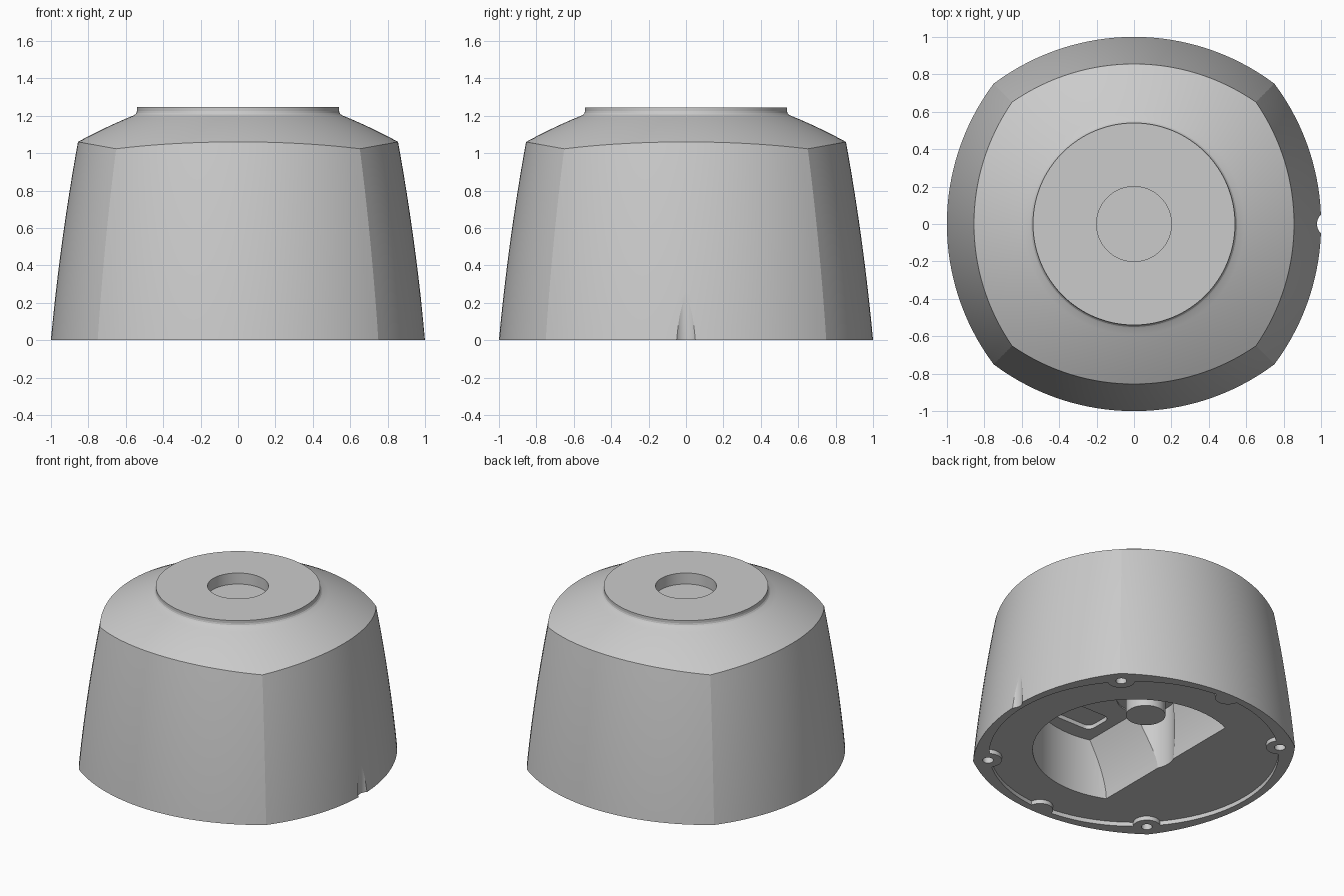
import bpy, bmesh
from math import sin, cos, pi, sqrt, radians

if "Cube" in bpy.data.objects:
    bpy.data.objects.remove(bpy.data.objects["Cube"])

SEG = 128


def mesh_object(name, bm):
    bmesh.ops.recalc_face_normals(bm, faces=bm.faces)
    me = bpy.data.meshes.new(name)
    bm.to_mesh(me)
    bm.free()
    ob = bpy.data.objects.new(name, me)
    bpy.context.collection.objects.link(ob)
    return ob


def cylinder(name, x, y, r, z0, z1, seg=64):
    bm = bmesh.new()
    bmesh.ops.create_cone(bm, cap_ends=True, segments=seg, radius1=r, radius2=r, depth=z1 - z0)
    bmesh.ops.translate(bm, verts=bm.verts, vec=(x, y, (z0 + z1) / 2))
    return mesh_object(name, bm)


def prism(name, pts, vec):
    bm = bmesh.new()
    f = bm.faces.new([bm.verts.new(p) for p in pts])
    ext = bmesh.ops.extrude_face_region(bm, geom=[f])
    bmesh.ops.translate(bm, verts=[v for v in ext['geom'] if isinstance(v, bmesh.types.BMVert)], vec=vec)
    return mesh_object(name, bm)


def boolean(target, cutter, op='DIFFERENCE'):
    cutter.hide_render = True
    m = target.modifiers.new('bool', 'BOOLEAN')
    m.operation, m.solver, m.object = op, 'EXACT', cutter
    bpy.context.view_layer.objects.active = target
    bpy.ops.object.modifier_apply(modifier=m.name)
    bpy.data.objects.remove(cutter)


# Outer section: four arcs meeting at corners, leaning inward with height
def section(theta, z):
    phi = (theta + pi / 4) % (pi / 2) - pi / 4
    big = 1.25 - 0.092 * z - 0.042 * z * z
    return -0.25 * cos(phi) + sqrt(big * big - 0.0625 * sin(phi) ** 2)


# Shoulder height at a given radius
def roof(r):
    d = r - 0.56
    return 1.2 - 0.403 * d - 0.242 * d * d


# Body shell: side rings, shoulder rings, neck and blind top hole
WALL, ROOF = 16, 10
NECK = [(0.55, 1.206), (0.543, 1.214), (0.54, 1.225), (0.54, 1.245), (0.2, 1.245), (0.2, 1.165)]
bm = bmesh.new()
columns = []
for i in range(SEG):
    t = 2 * pi * i / SEG
    zt = 1.05
    for _ in range(20):
        zt = roof(section(t, zt))
    edge = section(t, zt)
    line = [(section(t, zt * k / WALL), zt * k / WALL) for k in range(WALL + 1)]
    for k in range(1, ROOF + 1):
        r = edge + (0.56 - edge) * k / ROOF
        line.append((r, roof(r)))
    columns.append([bm.verts.new((r * cos(t), r * sin(t), z)) for r, z in line + NECK])
for a, b in zip(columns, columns[1:] + columns[:1]):
    for k in range(len(a) - 1):
        bm.faces.new((a[k], b[k], b[k + 1], a[k + 1]))
bm.faces.new([c[0] for c in columns])
bm.faces.new([c[-1] for c in columns])
body = mesh_object('housing_body', bm)

# Shallow round base recess, leaving lobes at the screw holes and two mid sides
corners = [(sx * 0.68, sy * 0.68) for sx in (-1, 1) for sy in (-1, 1)]
recess = cylinder('recess_cutter', 0, 0, 0.95, -0.1, 0.03, 128)
for x, y in corners:
    boolean(recess, cylinder('lobe', x, y, 0.09, -0.2, 0.2))
for y in (-0.96, 0.96):
    boolean(recess, cylinder('lobe', 0, y, 0.085, -0.2, 0.2))
boolean(body, recess)

# Screw holes
for x, y in corners:
    boolean(body, cylinder('screw_cutter', x, y, 0.036, -0.1, 0.2, 48))

# Cable notch at the foot of the right side
boolean(body, cylinder('notch_cutter', 1.048, 0, 0.07, -0.1, 0.4))

# Main cavity: round, with one curved sloping wall
cavity = cylinder('cavity_cutter', 0, 0, 0.665, -0.1, 0.45, 128)
slope = [(-0.272 + 0.132 * (k / 10) ** 1.7, -1, 0.03 + 0.47 * k / 10) for k in range(11)]
slope = [(-0.272, -1, -0.2)] + slope + [(1, -1, 0.5), (1, -1, -0.2)]
boolean(cavity, prism('slope_cutter', slope, (0, 2, 0)), 'INTERSECT')
boolean(body, cavity)

# Clearance groove around the post, and a rounded pocket in the cavity ceiling
boolean(body, cylinder('groove_cutter', -0.1, 0, 0.19, -0.1, 0.46))
pocket = []
for j, (cx, cy) in enumerate([(0.25, -0.39), (-0.03, -0.39), (-0.03, -0.5), (0.25, -0.5)]):
    for k in range(9):
        a = pi / 2 * (j + k / 8)
        pocket.append((cx + 0.05 * cos(a), cy + 0.05 * sin(a), 0.4))
boolean(body, prism('pocket_cutter', pocket, (0, 0, 0.08)))

# Post hanging from the cavity ceiling
post = cylinder('inner_post', -0.1, 0, 0.13, 0.33, 0.5)

for ob in (body, post):
    bpy.ops.object.select_all(action='DESELECT')
    ob.select_set(True)
    bpy.context.view_layer.objects.active = ob
    bpy.ops.object.shade_smooth_by_angle(angle=radians(12))
